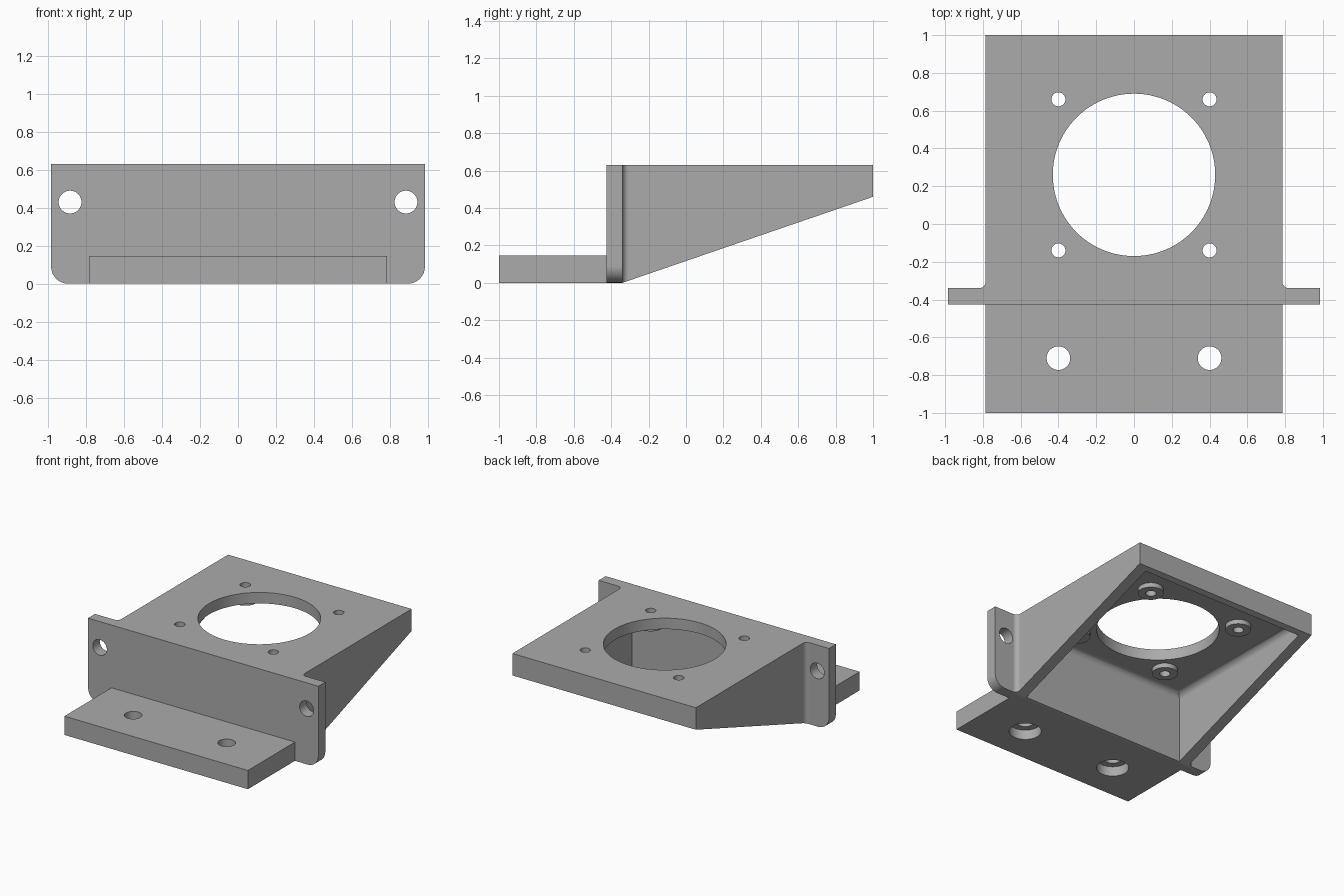
import bpy
import bmesh
from math import cos, sin, pi, radians
from mathutils import Vector, Matrix

old = bpy.data.objects.get("Cube")
if old:
    bpy.data.objects.remove(old, do_unlink=True)

# Main sizes
TOP, WALL = 0.63, 0.085
BODY_X, FLANGE_X = 0.785, 0.985
FRONT, BACK = -0.425, 1.0
JOIN = FRONT + WALL          # rear face of the flange
CEILING = TOP - WALL

grey = bpy.data.materials.new("plain_grey")
grey.use_nodes = True
colour = (0.41, 0.41, 0.41, 1)
grey.diffuse_color = colour
grey.node_tree.nodes["Principled BSDF"].inputs["Base Color"].default_value = colour


def finish(name, bm):
    bmesh.ops.recalc_face_normals(bm, faces=bm.faces)
    mesh = bpy.data.meshes.new(name)
    bm.to_mesh(mesh)
    bm.free()
    mesh.materials.append(grey)
    obj = bpy.data.objects.new(name, mesh)
    bpy.context.collection.objects.link(obj)
    return obj


def prism(name, points, direction):
    """Extrude a closed 3D outline along a direction."""
    bm = bmesh.new()
    face = bm.faces.new([bm.verts.new(p) for p in points])
    made = bmesh.ops.extrude_face_region(bm, geom=[face])["geom"]
    moved = [v for v in made if isinstance(v, bmesh.types.BMVert)]
    bmesh.ops.translate(bm, verts=moved, vec=direction)
    return finish(name, bm)


def box(name, low, high, top_round=0):
    low, high = Vector(low), Vector(high)
    bm = bmesh.new()
    size = Matrix.Diagonal((high - low).to_4d())
    size[3][3] = 1
    bmesh.ops.create_cube(bm, size=1, matrix=Matrix.Translation((low + high) / 2) @ size)
    if top_round:
        edges = [e for e in bm.edges if all(v.co.z > high.z - 0.001 for v in e.verts)]
        bmesh.ops.bevel(bm, geom=edges, offset=top_round, segments=8,
                        profile=0.5, affect="EDGES")
    return finish(name, bm)


def cylinder(name, centre, radius, depth, along_y=False, sides=48):
    bm = bmesh.new()
    turn = Matrix.Rotation(radians(90 if along_y else 0), 4, "X")
    bmesh.ops.create_cone(bm, cap_ends=True, segments=sides, radius1=radius, radius2=radius,
                          depth=depth, matrix=Matrix.Translation(centre) @ turn)
    return finish(name, bm)


def arc(cx, cy, radius, start, end, steps=8):
    angles = [radians(start + (end - start) * i / steps) for i in range(steps + 1)]
    return [(cx + radius * cos(a), cy + radius * sin(a)) for a in angles]


def combine(target, tool, operation):
    mod = target.modifiers.new(operation.lower(), "BOOLEAN")
    mod.operation, mod.solver, mod.object = operation, "EXACT", tool
    bpy.context.view_layer.objects.active = target
    bpy.ops.object.modifier_apply(modifier=mod.name)
    bpy.data.objects.remove(tool, do_unlink=True)


# Upright flange with rounded lower corners
r = 0.09
half = arc(FLANGE_X - r, r, r, -90, 0) + [(FLANGE_X, TOP)]
outline = half + [(-x, z) for x, z in reversed(half)]
bracket = prism("mounting_bracket", [(x, FRONT, z) for x, z in outline], (0, WALL, 0))

# Housing block, flaring with a small fillet where it meets the flange
f = 0.035
half = [(BODY_X + f, JOIN - 0.03)] + arc(BODY_X + f, JOIN + f, f, 270, 180) + [(BODY_X, BACK)]
outline = half + [(-x, y) for x, y in reversed(half)]
combine(bracket, prism("housing", [(x, y, 0) for x, y in outline], (0, 0, TOP)), "UNION")

# Sloping underside and hollow interior
slope = 0.46 / (BACK - JOIN)
side = [(JOIN, -0.2), (JOIN, 0), (BACK + 0.2, slope * (BACK + 0.2 - JOIN)), (BACK + 0.2, -0.2)]
combine(bracket, prism("slope_cutter", [(-1.2, y, z) for y, z in side], (2.4, 0, 0)), "DIFFERENCE")
inner = BODY_X - WALL
combine(bracket, box("hollow_cutter", (-inner, JOIN, -0.3), (inner, BACK - 0.04, CEILING), 0.05),
        "DIFFERENCE")

# Front shelf
combine(bracket, box("front_shelf", (-BODY_X, -1, 0), (BODY_X, FRONT + 0.04, 0.145)), "UNION")

# Large round opening in the top plate
combine(bracket, cylinder("opening_cutter", (0, 0.26, TOP), 0.43, 0.5, sides=96), "DIFFERENCE")

# Screw bosses under the plate, drilled through
for x in (-0.4, 0.4):
    for y in (-0.14, 0.66):
        combine(bracket, cylinder("screw_boss", (x, y, CEILING), 0.09, 0.07), "UNION")
        combine(bracket, cylinder("screw_cutter", (x, y, TOP), 0.037, 0.5), "DIFFERENCE")

# Shelf holes with counterbores below, and flange holes
for s in (-1, 1):
    combine(bracket, cylinder("shelf_cutter", (s * 0.4, -0.71, 0.1), 0.0625, 0.5), "DIFFERENCE")
    combine(bracket, cylinder("bore_cutter", (s * 0.4, -0.71, 0), 0.113, 0.15), "DIFFERENCE")
    combine(bracket, cylinder("flange_cutter", (s * 0.885, FRONT, 0.43), 0.06, 0.5, True),
            "DIFFERENCE")

# Smooth rounds, crisp edges
bpy.ops.object.select_all(action="DESELECT")
bracket.select_set(True)
bpy.context.view_layer.objects.active = bracket
bpy.ops.object.shade_smooth_by_angle(angle=radians(30))
bracket.modifiers.new("even_shading", "WEIGHTED_NORMAL").keep_sharp = True
